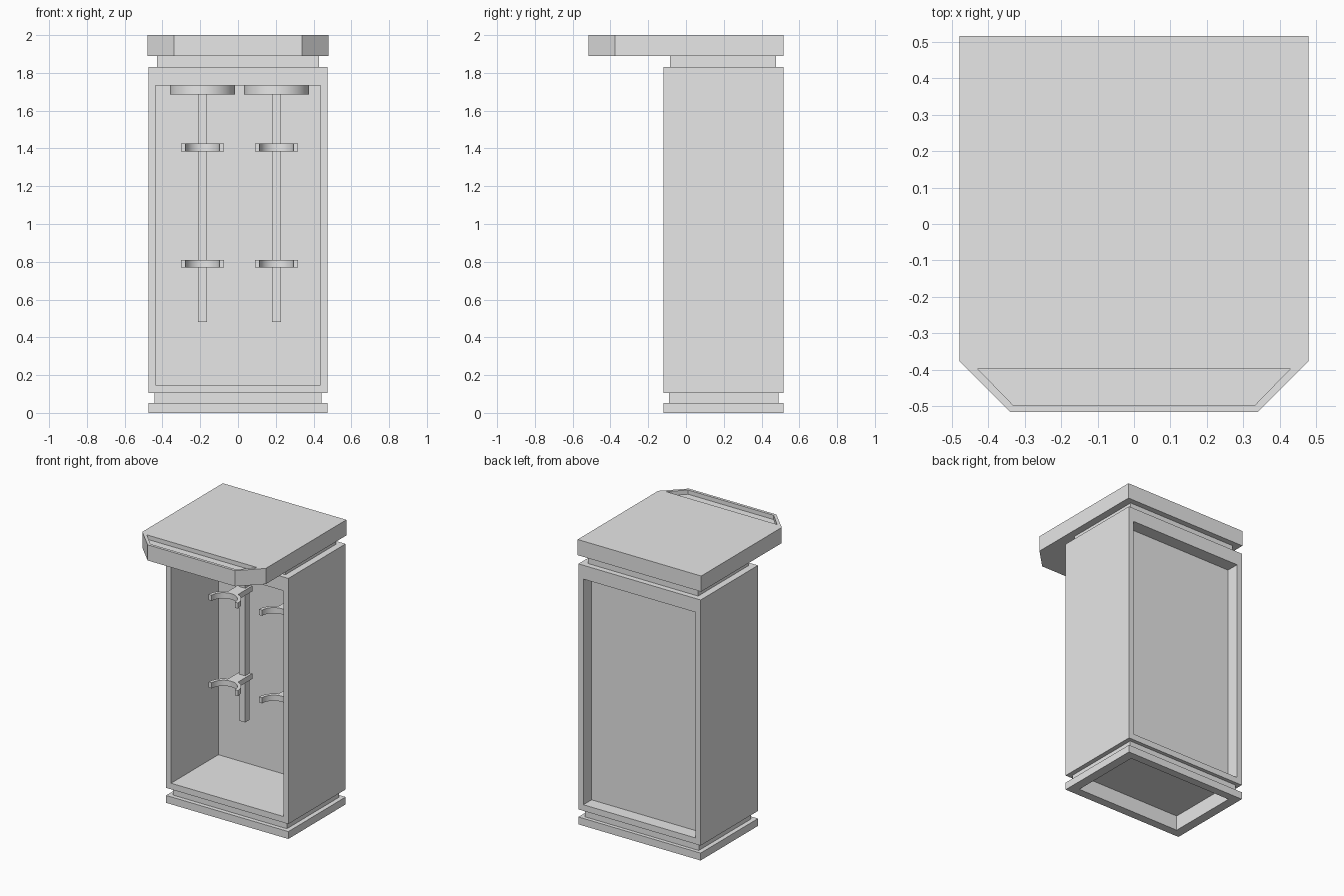
import bpy
import bmesh
from math import cos, sin, pi, radians

if "Cube" in bpy.data.objects:
    bpy.data.objects.remove(bpy.data.objects["Cube"])

grey = bpy.data.materials.new("plain_grey")
grey.use_nodes = True
GREY = (0.8, 0.8, 0.8, 1)
grey.diffuse_color = GREY
grey.node_tree.nodes["Principled BSDF"].inputs["Base Color"].default_value = GREY


def finish(name, bm):
    bmesh.ops.recalc_face_normals(bm, faces=bm.faces)
    mesh = bpy.data.meshes.new(name)
    bm.to_mesh(mesh)
    bm.free()
    mesh.materials.append(grey)
    obj = bpy.data.objects.new(name, mesh)
    bpy.context.collection.objects.link(obj)
    return obj


def activate(obj):
    bpy.ops.object.select_all(action='DESELECT')
    obj.select_set(True)
    bpy.context.view_layer.objects.active = obj


def prism(name, outline, z0, z1, smooth=False):
    """Upright prism over an xy outline."""
    bm = bmesh.new()
    base = bm.faces.new([bm.verts.new((x, y, z0)) for x, y in outline])
    top = bmesh.ops.extrude_face_region(bm, geom=[base], use_keep_orig=True)["geom"]
    for v in top:
        if isinstance(v, bmesh.types.BMVert):
            v.co.z = z1
    obj = finish(name, bm)
    if smooth:
        activate(obj)
        bpy.ops.object.shade_smooth_by_angle(angle=radians(30))
    return obj


def rect(a0, a1, b0, b1):
    return [(a0, b0), (a1, b0), (a1, b1), (a0, b1)]


def frame(name, outer, inner, c0, c1, place):
    """Rectangular tube; place maps (a, b, c) to x, y, z."""
    bm = bmesh.new()
    loops = [[bm.verts.new(place(a, b, c)) for a, b in pts]
             for pts, c in ((outer, c0), (outer, c1), (inner, c1), (inner, c0))]
    for i, loop in enumerate(loops):
        after = loops[(i + 1) % 4]
        for j in range(4):
            k = (j + 1) % 4
            bm.faces.new((loop[j], loop[k], after[k], after[j]))
    return finish(name, bm)


def upright(a, b, c):
    return a, b, c


def facing(a, b, c):
    return a, c, b


FRONT, BACK, HALF = -0.12, 0.516, 0.475

# Hollow base: foot rim and narrower plinth
hollow = rect(-0.41, 0.41, -0.06, 0.46)
frame("foot_rim", rect(-HALF, HALF, FRONT, BACK), hollow, 0, 0.052, upright)
frame("plinth", rect(-0.443, 0.443, -0.09, 0.49), hollow, 0.052, 0.105, upright)

# Cabinet shell, open at the front and recessed at the back
opening = rect(-0.436, 0.436, 0.148, 1.733)
frame("cabinet_shell", rect(-HALF, HALF, 0.105, 1.83), opening, FRONT, BACK, facing)
prism("back_panel", rect(-0.436, 0.436, 0.405, 0.425), 0.148, 1.733)

# Neck and overhanging roof with a shallow tray in its front edge
prism("neck", rect(-0.428, 0.428, -0.085, 0.477), 1.83, 1.89)
roof = prism("roof", [(-0.48, 0.517), (-0.48, -0.377), (-0.34, -0.517),
                      (0.34, -0.517), (0.48, -0.377), (0.48, 0.517)], 1.89, 2)
cutter = prism("roof_tray_cutter", [(-0.43, -0.397), (-0.333, -0.497),
                                    (0.333, -0.497), (0.43, -0.397)], 1.97, 2.1)
cutter.hide_render = True
cut = roof.modifiers.new("tray", 'BOOLEAN')
cut.operation = 'DIFFERENCE'
cut.solver = 'EXACT'
cut.object = cutter
activate(roof)
bpy.ops.object.modifier_apply(modifier=cut.name)
bpy.data.objects.remove(cutter)


def arc(cx, cy, r, start, end, steps):
    return [(cx + r * cos(start + (end - start) * i / steps),
             cy + r * sin(start + (end - start) * i / steps)) for i in range(steps + 1)]


# Two hanging holders: ceiling disc, rail and a pair of open clamps
for side, cx in (("right", -0.188), ("left", 0.204)):
    prism(side + "_ceiling_disc", arc(cx, 0.2, 0.173, 0, 2 * pi, 48)[:-1],
          1.685, 1.732, smooth=True)
    prism(side + "_rail", rect(cx - 0.024, cx + 0.024, 0.314, 0.364), 0.482, 1.7)
    for level, z in (("lower", 0.77), ("upper", 1.385)):
        claw = arc(cx, 0.105, 0.114, 0, pi, 24) + arc(cx, 0.105, 0.09, pi, 0, 24)
        prism(f"{side}_{level}_clamp", claw, z, z + 0.04, smooth=True)
        prism(f"{side}_{level}_clamp_mount",
              rect(cx - 0.04, cx + 0.04, 0.205, 0.37), z + 0.001, z + 0.039)
